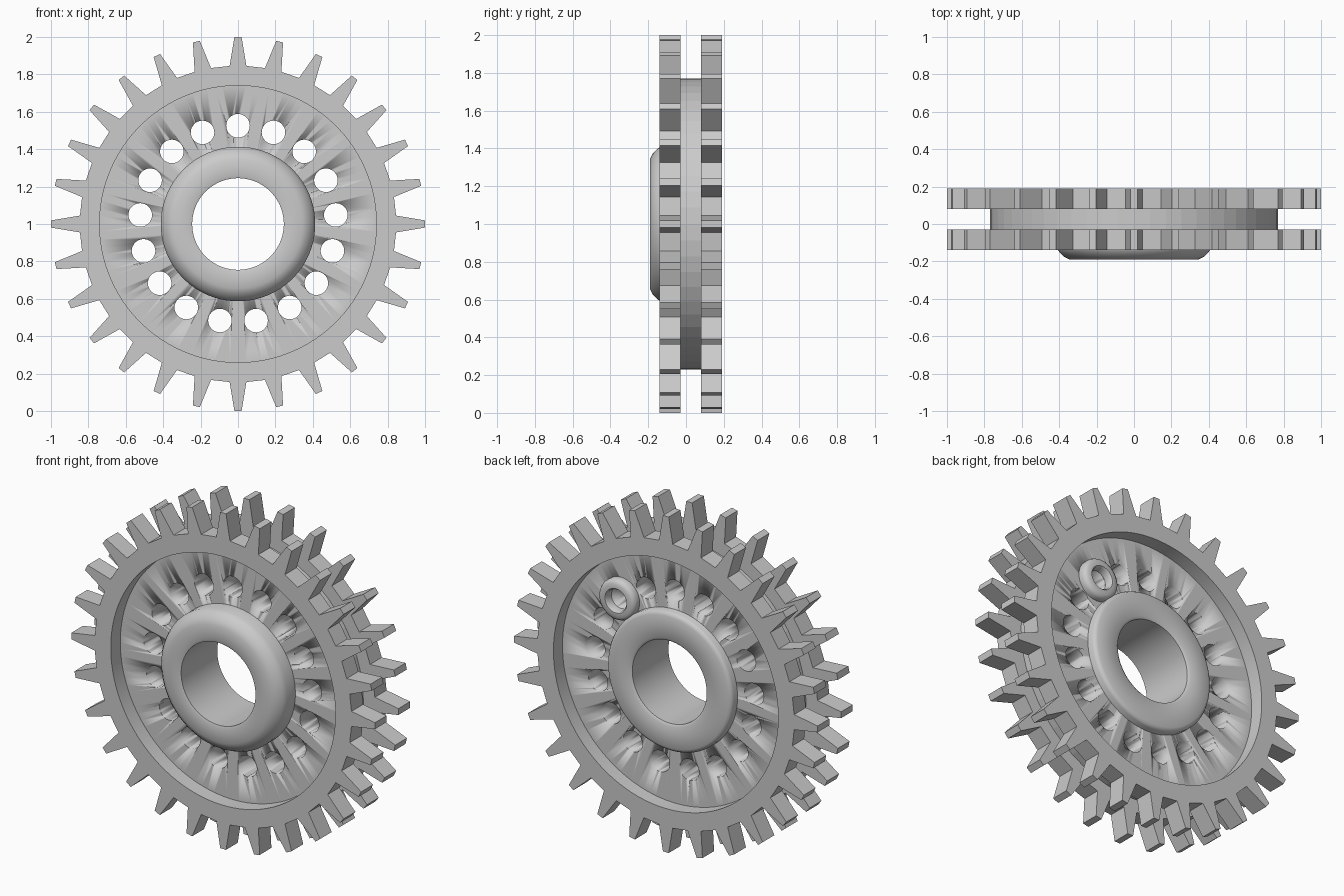
import bpy, bmesh
from math import sin, cos, pi, radians

if "Cube" in bpy.data.objects:
    bpy.data.objects.remove(bpy.data.objects["Cube"])

TEETH, HOLES, CZ = 28, 17, 1.0


def finish(name, bm, smooth=30):
    bmesh.ops.recalc_face_normals(bm, faces=bm.faces)
    me = bpy.data.meshes.new(name)
    bm.to_mesh(me)
    bm.free()
    ob = bpy.data.objects.new(name, me)
    bpy.context.collection.objects.link(ob)
    bpy.ops.object.select_all(action='DESELECT')
    bpy.context.view_layer.objects.active = ob
    ob.select_set(True)
    if smooth:
        bpy.ops.object.shade_smooth_by_angle(angle=radians(smooth))
    return ob


def loft(bm, rings, close):
    """Join equal-length vertex rings with quads."""
    n = len(rings[0])
    for i in range(len(rings) if close else len(rings) - 1):
        a, b = rings[i], rings[(i + 1) % len(rings)]
        for j in range(n):
            k = (j + 1) % n
            bm.faces.new((a[j], a[k], b[k], b[j]))


def lathe(name, profile, cx=0, cz=CZ, seg=64, smooth=30):
    """Spin a closed (radius, y) profile around the y axis."""
    bm = bmesh.new()
    rings = [[bm.verts.new((cx + r * sin(2 * pi * j / seg), y, cz + r * cos(2 * pi * j / seg)))
              for j in range(seg)] for r, y in profile]
    loft(bm, rings, True)
    return finish(name, bm, smooth)


def toothed_plate(name, y0, y1):
    outline, inner = [], []
    for i in range(TEETH):
        a = 2 * pi * i / TEETH
        for r, w in ((0.845, -0.045), (1.0, -0.019), (1.0, 0.019), (0.845, 0.045)):
            outline.append((r * sin(a) + w * cos(a), r * cos(a) - w * sin(a)))
        for f in (-0.375, -0.125, 0.125, 0.375):
            b = a + f * 2 * pi / TEETH
            inner.append((0.74 * sin(b), 0.74 * cos(b)))
    bm = bmesh.new()
    rings = [[bm.verts.new((x, y, CZ + z)) for x, z in pts]
             for pts, y in ((inner, y0), (outline, y0), (outline, y1), (inner, y1))]
    loft(bm, rings, True)
    return finish(name, bm, 15)


# Two toothed plates and the drum between them
toothed_plate("front_toothed_plate", -0.14, -0.03)
toothed_plate("back_toothed_plate", 0.08, 0.19)
lathe("drum", [(0.74, -0.03), (0.77, -0.03), (0.77, 0.08), (0.74, 0.08)], seg=56, smooth=0)

# Recessed web with a circle of drilled holes
web = lathe("web", [(0.30, -0.05), (0.742, -0.05), (0.742, 0.105), (0.30, 0.105)], seg=112)
bm = bmesh.new()
for i in range(HOLES):
    a = 2 * pi * i / HOLES
    pts = [(0.525 * sin(a) + 0.063 * cos(2 * pi * j / 32), CZ + 0.525 * cos(a) + 0.063 * sin(2 * pi * j / 32))
           for j in range(32)]
    lo, hi = ([bm.verts.new((x, y, z)) for x, z in pts] for y in (-0.3, 0.3))
    loft(bm, [lo, hi], False)
    bm.faces.new(lo)
    bm.faces.new(hi)
cutter = finish("hole_cutter", bm)
cutter.hide_render = True
mod = web.modifiers.new("holes", 'BOOLEAN')
mod.operation, mod.solver, mod.object = 'DIFFERENCE', 'EXACT', cutter
bpy.context.view_layer.objects.active = web
bpy.ops.object.modifier_apply(modifier="holes")
bpy.data.objects.remove(cutter)

# Central hub, rounded at the front and flatter at the back
lathe("hub", [(0.245, -0.185), (0.26, -0.19), (0.345, -0.19), (0.375, -0.175), (0.40, -0.15),
              (0.413, -0.125), (0.413, 0.14), (0.405, 0.153), (0.39, 0.16), (0.26, 0.165),
              (0.245, 0.155)], seg=80, smooth=50)

# Small raised collar round one hole on the back
a = 2 * 2 * pi / HOLES
lathe("hole_collar", [(0.064, 0.10), (0.064, 0.145), (0.072, 0.155), (0.10, 0.155), (0.115, 0.145),
                      (0.122, 0.13), (0.122, 0.10)],
      cx=0.525 * sin(a), cz=CZ + 0.525 * cos(a), seg=32, smooth=50)
